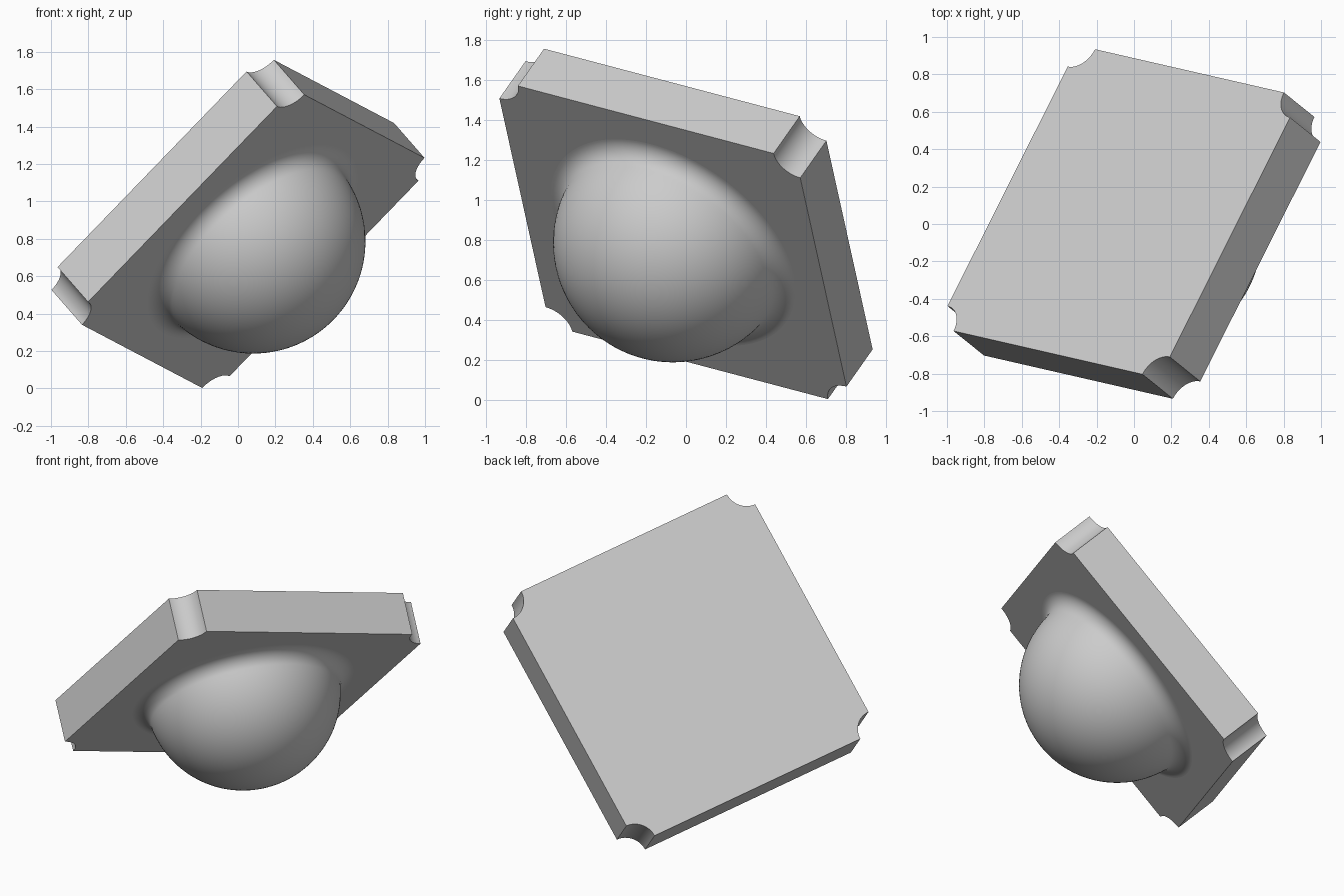
import bpy, bmesh
from math import sin, cos, pi, asin, sqrt
from mathutils import Matrix, Vector

cube = bpy.data.objects.get("Cube")
if cube:
    bpy.data.objects.remove(cube)

HALF, THICK, NOTCH = 0.866, 0.28, 0.13   # square plate with scooped corners
RADIUS, FILLET = 0.6, 0.1                # dome and its blend into the plate

grey = bpy.data.materials.new("light grey")
grey.use_nodes = True
grey.diffuse_color = (0.6, 0.6, 0.6, 1)
grey.node_tree.nodes["Principled BSDF"].inputs["Base Color"].default_value = (0.6, 0.6, 0.6, 1)

# Tilted frame: local z is the normal of the plain face
normal = Vector((-0.582, 0.468, 0.666)).normalized()
u = Vector((0.685, -0.156, 0.712))
u = (u - normal * u.dot(normal)).normalized()
v = normal.cross(u)
pose = Matrix.Translation((0, 0, 0.88)) @ Matrix((u, v, normal)).transposed().to_4x4()


def finish(bm, name):
    bmesh.ops.recalc_face_normals(bm, faces=bm.faces)
    mesh = bpy.data.meshes.new(name)
    bm.to_mesh(mesh)
    bm.free()
    mesh.materials.append(grey)
    obj = bpy.data.objects.new(name, mesh)
    bpy.context.collection.objects.link(obj)
    obj.matrix_world = pose
    bpy.ops.object.select_all(action='DESELECT')
    obj.select_set(True)
    bpy.context.view_layer.objects.active = obj
    bpy.ops.object.shade_smooth_by_angle(angle=pi / 6)
    return obj


# Plate: outline with a concave quarter circle at each corner, extruded
bm = bmesh.new()
outline = []
steps = 16
for k in range(4):
    turn = Matrix.Rotation(k * pi / 2, 3, 'Z')
    for i in range(steps + 1):
        a = 1.5 * pi - i / steps * pi / 2
        p = Vector((HALF + NOTCH * cos(a), HALF + NOTCH * sin(a), -THICK / 2))
        outline.append(bm.verts.new(turn @ p))
base = bm.faces.new(outline)
top = bmesh.ops.extrude_face_region(bm, geom=[base])
bmesh.ops.translate(bm, vec=(0, 0, THICK),
                    verts=[g for g in top["geom"] if isinstance(g, bmesh.types.BMVert)])
finish(bm, "plate")

# Dome: hemisphere profile flowing through a fillet into the plate, lathed
touch = asin(FILLET / (RADIUS + FILLET))
foot = sqrt(RADIUS ** 2 + 2 * RADIUS * FILLET)
profile = []
for i in range(33):
    a = pi / 2 + (touch - pi / 2) * i / 32
    profile.append((RADIUS * cos(a), RADIUS * sin(a)))
for i in range(1, 17):
    a = pi + touch + (pi / 2 - touch) * i / 16
    profile.append((foot + FILLET * cos(a), FILLET + FILLET * sin(a)))
bm = bmesh.new()
verts = [bm.verts.new((r, 0, -THICK / 2 - h)) for r, h in profile]
edges = [bm.edges.new(pair) for pair in zip(verts, verts[1:])]
bmesh.ops.spin(bm, geom=verts + edges, cent=(0, 0, 0), axis=(0, 0, 1),
               angle=2 * pi, steps=96, use_merge=True)
bmesh.ops.remove_doubles(bm, verts=bm.verts, dist=0.0001)
bmesh.ops.recalc_face_normals(bm, faces=bm.faces)
# Open shell: make sure the crown faces outward, away from the plate
crown = min(bm.faces, key=lambda f: f.calc_center_median().z)
flip = crown.normal.z > 0
dome = finish(bm, "dome")
if flip:
    dome.data.flip_normals()
